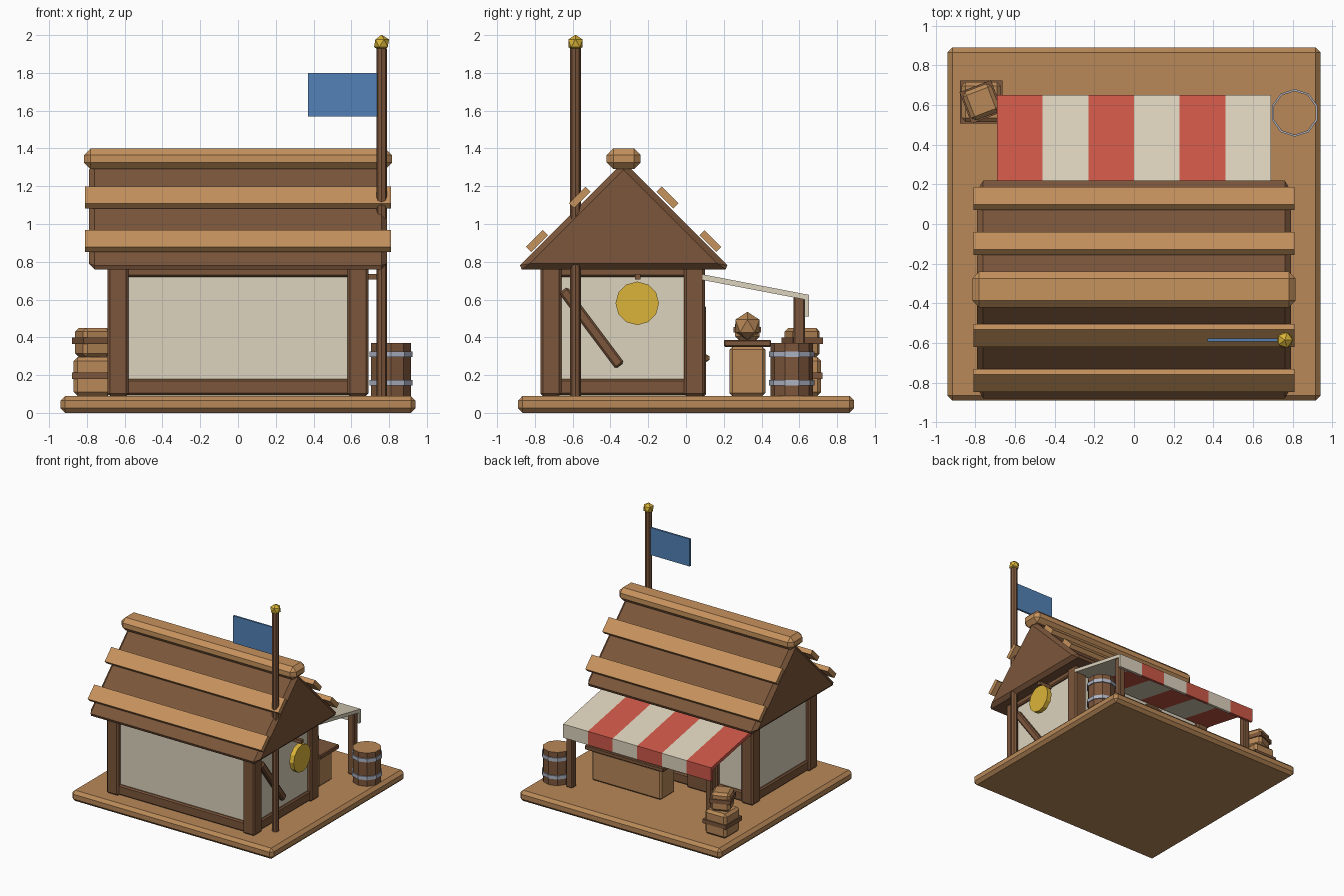
import bpy, bmesh, math
from mathutils import Matrix, Vector

if "Cube" in bpy.data.objects:
    bpy.data.objects.remove(bpy.data.objects["Cube"])


def material(name, r, g, b):
    lin = lambda c: (c / 255 / 12.92) if c < 10 else ((c / 255 + 0.055) / 1.055) ** 2.4
    m = bpy.data.materials.new(name)
    m.diffuse_color = (lin(r), lin(g), lin(b), 1)
    m.use_nodes = True
    m.node_tree.nodes["Principled BSDF"].inputs["Base Color"].default_value = m.diffuse_color
    return m


DARK = material("dark_wood", 124, 86, 59)
LIGHT = material("light_wood", 184, 136, 88)
PLANK = material("plank_wood", 198, 146, 93)
CREAM = material("cream", 221, 211, 189)
RED = material("red", 205, 88, 72)
BLUE = material("blue", 82, 129, 182)
GOLD = material("gold", 218, 180, 56)
METAL = material("metal", 172, 178, 194)


def finish(name, bm, mats, bevel=0):
    bmesh.ops.recalc_face_normals(bm, faces=bm.faces)
    me = bpy.data.meshes.new(name)
    bm.to_mesh(me)
    bm.free()
    ob = bpy.data.objects.new(name, me)
    bpy.context.collection.objects.link(ob)
    for m in mats:
        me.materials.append(m)
    if bevel:
        mod = ob.modifiers.new("bevel", 'BEVEL')
        mod.width = bevel
        mod.segments = 1
    return ob


def box(name, lo, hi, mat, bevel=0, rot=None):
    lo, hi = Vector(lo), Vector(hi)
    bm = bmesh.new()
    bmesh.ops.create_cube(bm, size=1, matrix=Matrix.Diagonal((*(hi - lo), 1)))
    ob = finish(name, bm, [mat], bevel)
    ob.location = (lo + hi) / 2
    if rot:
        ob.rotation_euler = rot
    return ob


def cylinder(name, centre, r, h, sides, mats, rot=(0, 0, 0)):
    bm = bmesh.new()
    bmesh.ops.create_cone(bm, cap_ends=True, segments=sides, radius1=r, radius2=r, depth=h)
    if len(mats) > 1:  # second colour goes on the top cap
        for f in bm.faces:
            f.material_index = int(f.calc_center_median().z > h * 0.49)
    ob = finish(name, bm, mats)
    ob.location, ob.rotation_euler = centre, rot
    return ob


def ball(name, centre, r, mat):
    bm = bmesh.new()
    bmesh.ops.create_icosphere(bm, subdivisions=1, radius=r)
    finish(name, bm, [mat]).location = centre


def extrude_x(name, profile, x0, x1, mat, bevel=0):
    bm = bmesh.new()
    f = bm.faces.new([bm.verts.new((x0, y, z)) for y, z in profile])
    ext = bmesh.ops.extrude_face_region(bm, geom=[f])
    moved = [v for v in ext["geom"] if isinstance(v, bmesh.types.BMVert)]
    bmesh.ops.translate(bm, vec=(x1 - x0, 0, 0), verts=moved)
    return finish(name, bm, [mat], bevel)


# ground platform and wall core
box("platform", (-.94, -.89, 0), (.94, .89, .09), LIGHT, .025)
box("wall_panels", (-.655, -.735, .09), (.655, .065, .80), CREAM)

# timber frame
for x in (-.635, .635):
    for y in (-.715, .045):
        box("corner_post", (x - .055, y - .055, .09), (x + .055, y + .055, .80), DARK, .012)
for z0, z1 in ((.095, .18), (.72, .80)):
    for y in (-.715, .045):
        box("long_beam", (-.6, y - .04, z0), (.6, y + .04, z1), DARK, .01)
    for x in (-.635, .635):
        box("side_beam", (x - .04, -.68, z0), (x + .04, .02, z1), DARK, .01)
box("wall_brace", (.64, -.5275, .2), (.69, -.4725, .7), DARK, .01, (.6435, 0, 0))

# back door with knob
box("door", (-.36, .05, .09), (-.08, .106, .57), DARK, .01)
ball("door_knob", (-.13, .108, .29), .02, LIGHT)

# roof, planks and ridge
extrude_x("roof", [(-.90, .76), (.24, .76), (-.33, 1.33)], -.79, .79, DARK, .03)
for s in (-1, 1):
    for d, z in ((.232, 1.14), (.459, .91)):
        y = -.33 + s * d
        box("roof_plank", (-.81, y - .0625, z - .019), (.81, y + .0625, z + .019),
            PLANK, 0, (-s * math.radians(45), 0, 0))
box("ridge_beam", (-.815, -.42, 1.29), (.815, -.24, 1.40), PLANK, .035)

# striped awning on two posts
awning = [(.08, .735), (.65, .625), (.65, .51), (.628, .51), (.628, .60), (.08, .705)]
for i in range(6):
    x = -.69 + i * .23
    extrude_x("awning_stripe", awning, x, x + .23, CREAM if i % 2 else RED)
for x in (-.65, .65):
    box("awning_post", (x - .03, .57, .09), (x + .03, .63, .615), DARK, .008)

# counter with goods
box("counter", (-.06, .23, .09), (.59, .42, .35), LIGHT, .015)
box("counter_top", (-.10, .20, .35), (.63, .45, .387), DARK, .006)
ball("round_goods", (.45, .325, .46), .075, LIGHT)


# banded crates
def crate(x, y, z0, z1, half, b0, b1, angle):
    box("crate", (x - half, y - half, z0), (x + half, y + half, z1), LIGHT, .02, (0, 0, angle))
    h = half + .008
    box("crate_band", (x - h, y - h, b0), (x + h, y + h, b1), DARK, 0, (0, 0, angle))


crate(-.77, .615, .09, .295, .10, .18, .215, 0)
crate(-.77, .615, .295, .45, .077, .365, .40, math.radians(21))
crate(.12, .325, .385, .49, .065, .425, .455, 0)

# barrel
cylinder("barrel", (.81, .56, .23), .112, .28, 10, [DARK, LIGHT])
for z in (.16, .31):
    cylinder("barrel_hoop", (.81, .56, z), .12, .03, 10, [METAL])

# flag pole
cylinder("flag_pole", (.76, -.585, 1.01), .028, 1.84, 8, [DARK])
ball("pole_finial", (.76, -.585, 1.957), .045, GOLD)
box("flag", (.37, -.593, 1.57), (.745, -.577, 1.80), BLUE)

# hanging sign
box("sign_bracket", (.66, -.27, .705), (.78, -.24, .735), DARK)
cylinder("sign_disc", (.76, -.258, .58), .115, .04, 12, [GOLD], (0, math.pi / 2, 0))
